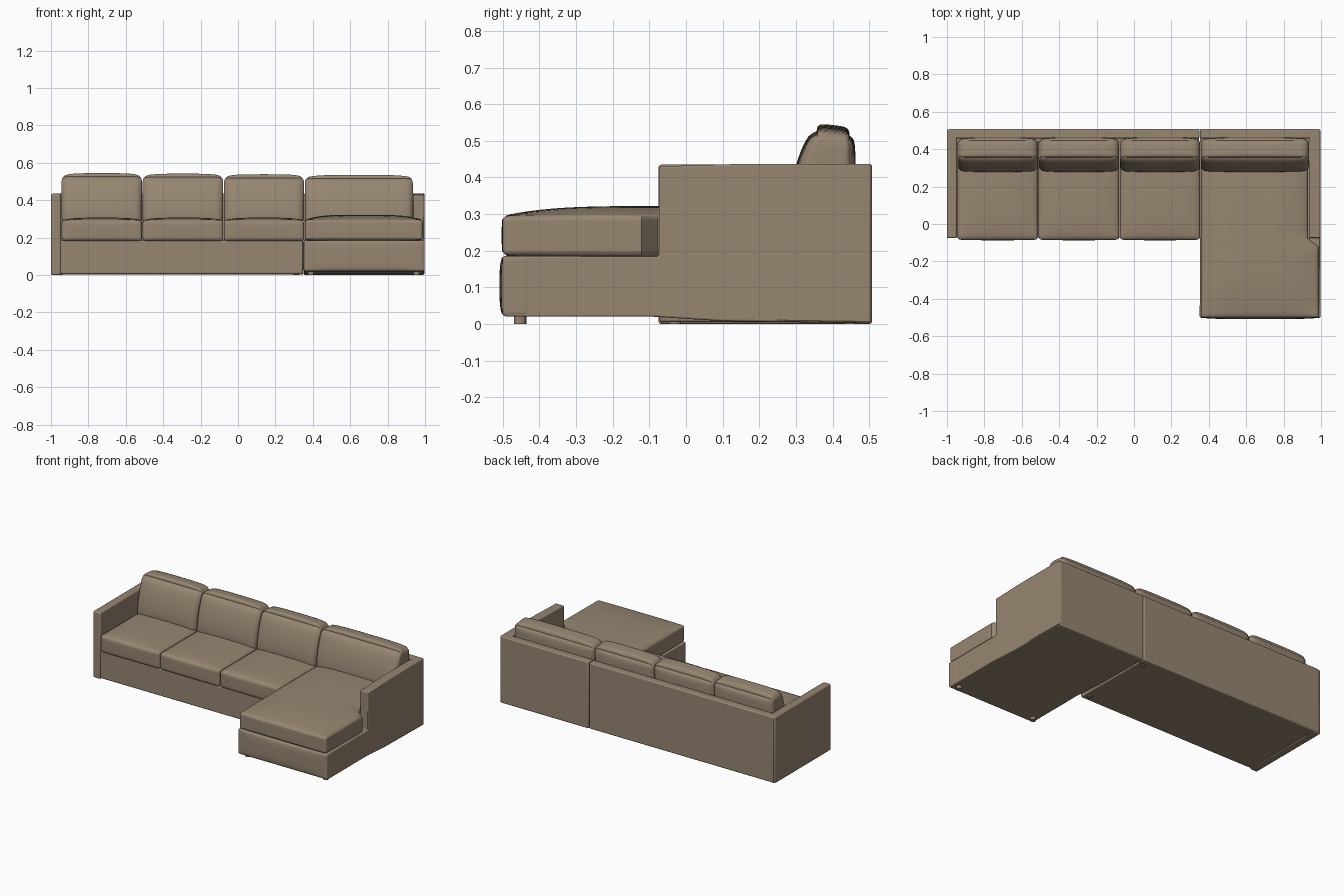
import bpy, bmesh, math
from mathutils import Vector

old = bpy.data.objects.get("Cube")
if old:
    bpy.data.objects.remove(old, do_unlink=True)

fabric = bpy.data.materials.new("taupe fabric")
fabric.use_nodes = True
TAUPE = (0.305, 0.238, 0.165, 1)
fabric.diffuse_color = TAUPE
shader = next(n for n in fabric.node_tree.nodes if n.type == 'BSDF_PRINCIPLED')
shader.inputs["Base Color"].default_value = TAUPE
shader.inputs["Roughness"].default_value = 0.9


def finish(bm, name, bevel=0.0):
    bmesh.ops.recalc_face_normals(bm, faces=bm.faces[:])
    mesh = bpy.data.meshes.new(name)
    bm.to_mesh(mesh)
    bm.free()
    mesh.materials.append(fabric)
    ob = bpy.data.objects.new(name, mesh)
    bpy.context.collection.objects.link(ob)
    if bevel:
        mod = ob.modifiers.new("soft edges", 'BEVEL')
        mod.width, mod.segments, mod.limit_method = bevel, 3, 'ANGLE'
    bpy.ops.object.select_all(action='DESELECT')
    ob.select_set(True)
    bpy.context.view_layer.objects.active = ob
    bpy.ops.object.shade_smooth_by_angle(angle=math.radians(40))
    return ob


def prism(name, profile, x0, x1, bevel=0.008):
    """Side profile of (y, z) points extruded along x."""
    bm = bmesh.new()
    face = bm.faces.new([bm.verts.new((x0, y, z)) for y, z in profile])
    ext = bmesh.ops.extrude_face_region(bm, geom=[face])
    moved = [v for v in ext["geom"] if isinstance(v, bmesh.types.BMVert)]
    bmesh.ops.translate(bm, verts=moved, vec=(x1 - x0, 0, 0))
    return finish(bm, name, bevel)


def block(name, lo, hi, bevel=0.008):
    profile = [(lo[1], lo[2]), (hi[1], lo[2]), (hi[1], hi[2]), (lo[1], hi[2])]
    return prism(name, profile, lo[0], hi[0], bevel)


def cushion(name, lo, hi, radius, bulge, warp=None, cuts=15):
    """Rounded box whose faces swell by the bulge along each axis."""
    lo, hi = Vector(lo), Vector(hi)
    mid, half = (lo + hi) / 2, (hi - lo) / 2
    bm = bmesh.new()
    bmesh.ops.create_cube(bm, size=2)
    bmesh.ops.subdivide_edges(bm, edges=bm.edges[:], cuts=cuts, use_grid_fill=True)
    for v in bm.verts:
        n = Vector([math.sin(c * math.pi / 2) for c in v.co])
        p = Vector([n[i] * half[i] for i in range(3)])
        core = Vector([max(-half[i] + radius, min(half[i] - radius, p[i])) for i in range(3)])
        p = core + (p - core).normalized() * radius if (p - core).length > 1e-6 else p
        for a in range(3):
            b, c = (a + 1) % 3, (a + 2) % 3
            p[a] += bulge[a] * n[a] * (1 - n[b] ** 4) * (1 - n[c] ** 4)
        p += mid
        v.co = warp(p, n) if warp else p
    return finish(bm, name)


# Sofa frame
block("sofa_base", (-0.96, -0.072, 0.005), (0.347, 0.48, 0.185))
block("sofa_arm", (-1.0, -0.075, 0.0), (-0.947, 0.505, 0.435))
block("sofa_back", (-0.99, 0.458, 0.002), (0.35, 0.508, 0.435))

# Chaise frame, with the arm and side skirt cut from one stepped profile
underside = [(-0.495, 0.02), (-0.09, 0.02), (0.1, 0.008), (0.5, 0.002)]
prism("chaise_base", underside + [(0.5, 0.185), (-0.495, 0.185)], 0.353, 0.97)
prism("chaise_arm", underside + [(0.505, 0.002), (0.505, 0.437), (0.15, 0.437), (-0.074, 0.43),
                                 (-0.074, 0.185), (-0.495, 0.185)], 0.936, 0.996)
block("chaise_back", (0.353, 0.458, 0.0), (0.992, 0.508, 0.437))
cushion("chaise_front_panel", (0.351, -0.501, 0.022), (0.997, -0.43, 0.186), 0.008, (0, 0.008, 0))

# Seat cushions
edges = [-0.945, -0.512, -0.077, 0.355]
for i in range(3):
    cushion(f"seat_cushion_{i + 1}", (edges[i] + 0.002, -0.083, 0.183),
            (edges[i + 1] - 0.002, 0.44, 0.293), 0.014, (0, 0.004, 0.014))


def notch(p, n):
    # Narrow the chaise cushion where it passes the arm
    if p.y > -0.085:
        p.x = 0.358 + (p.x - 0.358) * 0.91
    return p


cushion("chaise_cushion", (0.358, -0.5, 0.188), (0.988, 0.44, 0.295), 0.014,
        (0, 0.003, 0.027), notch, cuts=31)


def lean(p, n):
    # Tilt the front of the pillow back towards its top
    t = (n.z + 1) / 2
    p.y += 0.065 * (1 - n.y) / 2 * t * t
    p.z -= 0.012 * t * (1 + n.y) / 2
    return p


# Back cushions
for i, (x0, x1) in enumerate(zip(edges, edges[1:] + [0.937])):
    cushion(f"back_cushion_{i + 1}", (x0 + 0.002, 0.283, 0.27), (x1 - 0.002, 0.455, 0.535 - 0.003 * i),
            0.03, (0, 0.008, 0.014), lean)

# Feet
for i, (x, y) in enumerate([(0.39, -0.453), (0.955, -0.453), (0.39, 0.45), (0.31, 0.45),
                            (0.31, -0.03), (-0.955, -0.03), (-0.955, 0.45), (0.955, 0.45)]):
    bm = bmesh.new()
    bmesh.ops.create_cone(bm, cap_ends=True, segments=16, radius1=0.017, radius2=0.017, depth=0.03)
    bmesh.ops.translate(bm, verts=bm.verts[:], vec=(x, y, 0.015))
    finish(bm, f"foot_{i + 1}")
